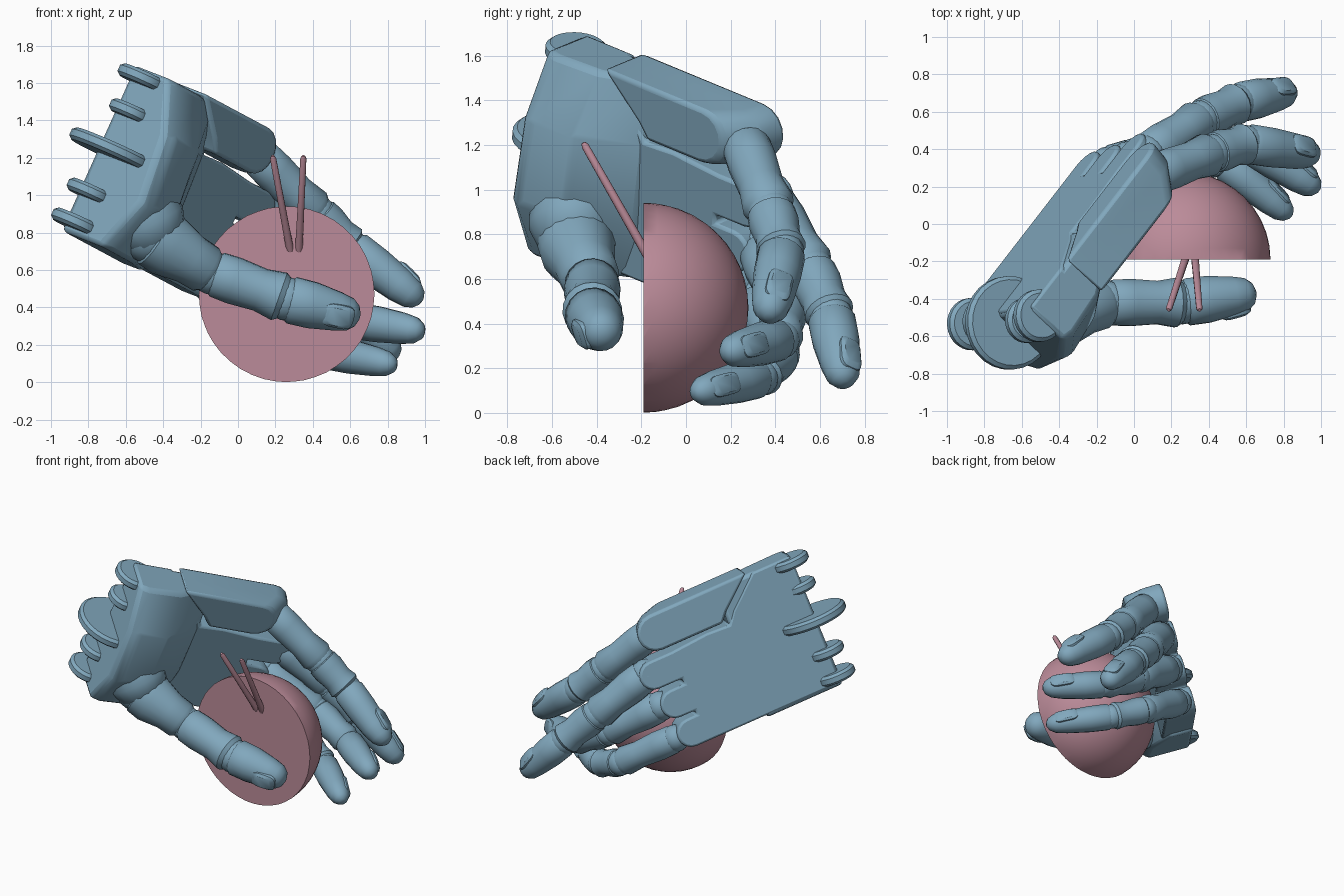
import bpy, bmesh, math
from mathutils import Vector as V

if "Cube" in bpy.data.objects:
    bpy.data.objects.remove(bpy.data.objects["Cube"])

# Hand frame: F along the palm to the fingers, W across to the index side, N out of the back
F = V((.58, .75, -.31)).normalized()
W = V((.41, .06, .91))
W = (W - F * W.dot(F)).normalized()
N = W.cross(F)


def material(name, rgb):
    m = bpy.data.materials.new(name)
    m.diffuse_color = (*rgb, 1)
    m.use_nodes = True
    m.node_tree.nodes["Principled BSDF"].inputs["Base Color"].default_value = m.diffuse_color
    return m


BLUE = material("blue", (.22, .39, .51))
PINK = material("pink", (.50, .26, .32))


def finish(name, bm, mat, angle=40, bevel=0):
    bmesh.ops.recalc_face_normals(bm, faces=bm.faces)
    me = bpy.data.meshes.new(name)
    bm.to_mesh(me)
    bm.free()
    ob = bpy.data.objects.new(name, me)
    bpy.context.collection.objects.link(ob)
    me.materials.append(mat)
    bpy.ops.object.select_all(action='DESELECT')
    ob.select_set(True)
    bpy.context.view_layer.objects.active = ob
    bpy.ops.object.shade_smooth_by_angle(angle=math.radians(angle))
    if bevel:
        b = ob.modifiers.new("bevel", 'BEVEL')
        b.width, b.segments, b.limit_method = bevel, 2, 'ANGLE'
    return ob


def loft(name, rings, mat=BLUE, bevel=0):
    """Skin a list of equal-length point rings and cap both ends."""
    bm = bmesh.new()
    vs = [[bm.verts.new(p) for p in ring] for ring in rings]
    k = len(vs[0])
    for a, b in zip(vs, vs[1:]):
        for i in range(k):
            bm.faces.new((a[i], a[(i + 1) % k], b[(i + 1) % k], b[i]))
    bm.faces.new(vs[0])
    bm.faces.new(vs[-1])
    return finish(name, bm, mat, 40, bevel)


def limb(name, a, b, profile, mat=BLUE, sides=18):
    """Turned segment from a to b, profile = (fraction, radius) pairs."""
    a, b = V(a), V(b)
    d = b - a
    u = d.orthogonal().normalized()
    v = d.normalized().cross(u)
    ang = [2 * math.pi * i / sides for i in range(sides)]
    return loft(name, [[a + d * t + (u * math.cos(q) + v * math.sin(q)) * r for q in ang]
                       for t, r in profile], mat)


def ball(name, c, r):
    bm = bmesh.new()
    bmesh.ops.create_uvsphere(bm, u_segments=18, v_segments=10, radius=r)
    bmesh.ops.translate(bm, verts=bm.verts, vec=c)
    return finish(name, bm, BLUE)


def at(f, w, n):
    return F * f + W * w + N * n


# Back plate with three rounded knuckle lobes
outline = [(-1.18, 1.29), (-1.18, .34)]
for w, end in ((.44, 0), (.67, .03), (.91, .09)):
    outline.append((-.18, w - .1))
    for i in range(9):
        q = -math.pi / 2 + math.pi * i / 8
        outline.append((end - .1 + .1 * math.cos(q), w + .1 * math.sin(q)))
    outline.append((-.18, w + .1))
outline += [(-.45, 1.03), (-.62, 1.02), (-.68, 1.1), (-.9, 1.29)]
loft("palm_plate", [[at(f, w, n) for f, w in outline] for n in (.33, .56)], bevel=.02)


# Separate index knuckle housing, cut back on the palm side to free the finger
def housing(end):
    box = [(-.86, 1.31), (-.64, 1.12), (-.58, 1.05), (-.46, 1.05)]
    for i in range(9):
        q = math.pi * i / 8
        box.append((end - .13 + .13 * math.sin(q), 1.18 - .13 * math.cos(q)))
    return box


loft("index_housing", [[at(f, w, n) for f, w in housing(end)]
                       for n, end in ((.30, -.14), (.44, -.02), (.57, 0))], bevel=.02)

# Thick heel of the palm, running back to the wrist discs
heel = [(.32, .55), (1.29, .55), (1.29, .28), (1.0, .13), (.62, .08), (.32, .22)]
loft("palm_heel", [[at(f, w, .56 - (.56 - n) * k) for w, n in heel]
                   for f, k in ((-1.19, .92), (-1.12, 1), (-.88, .94), (-.62, .5))], bevel=.025)

# Hinge discs half sunk in the wrist edge
for i, (w, r, n) in enumerate(((1.24, .14, .48), (1.05, .12, .46), (.82, .25, .46),
                               (.57, .13, .49), (.39, .14, .49))):
    c = at(-1.17, w, n)
    h = .035
    limb(f"wrist_disc_{i}", c - W * h, c + W * h, ((0, r - .02), (.25, r), (.75, r), (1, r - .02)), sides=28)


def nail(name, a, b, r, out):
    """Raised rounded-square plate near the fingertip."""
    d = (V(b) - V(a)).normalized()
    o = V(out)
    o = (o - d * o.dot(d)).normalized()
    s = o.cross(d)
    c = V(a).lerp(V(b), .7)

    def p(i, k, h):
        x, y = math.cos(math.pi * i / 10), math.sin(math.pi * i / 10)
        x, y = (math.copysign(abs(t) ** .55, t) * k for t in (x, y))
        return c + d * (x * .085) + s * (y * r * .62) + o * (r * h - .012 * x)
    loft(name, [[p(i, k, h) for i in range(20)] for k, h in ((1, .5), (1, .9), (.75, 1.05))])


def digit(name, pts, radii, out):
    """Jointed finger: segments, joint balls and a nail."""
    last = len(pts) - 2
    for i in range(last + 1):
        a, b, ra, rb = pts[i], pts[i + 1], radii[i], radii[i + 1]
        ball(f"{name}_joint_{i}", a, ra * .9)
        if i < last:
            prof = ((0, ra * .75), (.07, ra * .95), (.3, ra * .98), (.65, (ra + rb) / 2 * .9),
                    (.9, rb * 1.03), (1, rb * .82))
        else:
            prof = ((0, ra * .8), (.07, ra * .98), (.35, ra * .97), (.7, rb), (.87, rb * .84),
                    (.96, rb * .56), (1, rb * .2))
        limb(f"{name}_segment_{i}", a, b, prof)
    nail(f"{name}_nail", pts[-2], pts[-1], radii[-1], out)


digit("index_finger", [(.10, .26, 1.22), (.42, .38, .9), (.60, .43, .72), (.98, .37, .43)],
      (.115, .115, .11, .095), (.6, .3, .5))
digit("middle_finger", [(.07, .37, .95), (.36, .56, .64), (.56, .65, .43), (.85, .71, .13)],
      (.12, .115, .11, .09), (.6, .6, .5))
digit("ring_finger", [(-.03, .34, .73), (.34, .44, .48), (.62, .42, .33), (.99, .18, .27)],
      (.115, .11, .10, .085), (.7, .6, .2))
digit("little_finger", [(-.14, .32, .51), (.25, .42, .26), (.48, .33, .16), (.84, .04, .09)],
      (.105, .10, .095, .08), (.7, .6, .2))

# Thumb with its fleshy base
limb("thumb_base", (-.62, -.52, 1.12), (-.40, -.49, .70),
     ((0, .06), (.12, .13), (.35, .19), (.65, .205), (.85, .17), (1, .08)))
digit("thumb", [(-.47, -.51, .79), (-.14, -.42, .585), (.26, -.42, .445), (.65, -.37, .35)],
      (.175, .13, .13, .105), (0, -1, -.3))

# Half ball held in the palm, flat face to the front
bm = bmesh.new()
bmesh.ops.create_icosphere(bm, subdivisions=4, radius=.47)
bmesh.ops.bisect_plane(bm, geom=bm.verts[:] + bm.edges[:] + bm.faces[:],
                       plane_co=(0, 0, 0), plane_no=(0, -1, 0), clear_outer=True)
bmesh.ops.holes_fill(bm, edges=[e for e in bm.edges if e.is_boundary])
bmesh.ops.translate(bm, verts=bm.verts, vec=(.26, -.19, .471))
finish("half_ball", bm, PINK)

# Two pins standing out of the flat face
for i, (base, tip) in enumerate((((.28, -.17, .70), (.185, -.46, 1.21)),
                                 ((.325, -.17, .70), (.35, -.46, 1.21)))):
    limb(f"pin_{i}", base, tip, ((0, .021), (.4, .019), (.97, .017), (1, .009)), PINK, 10)
